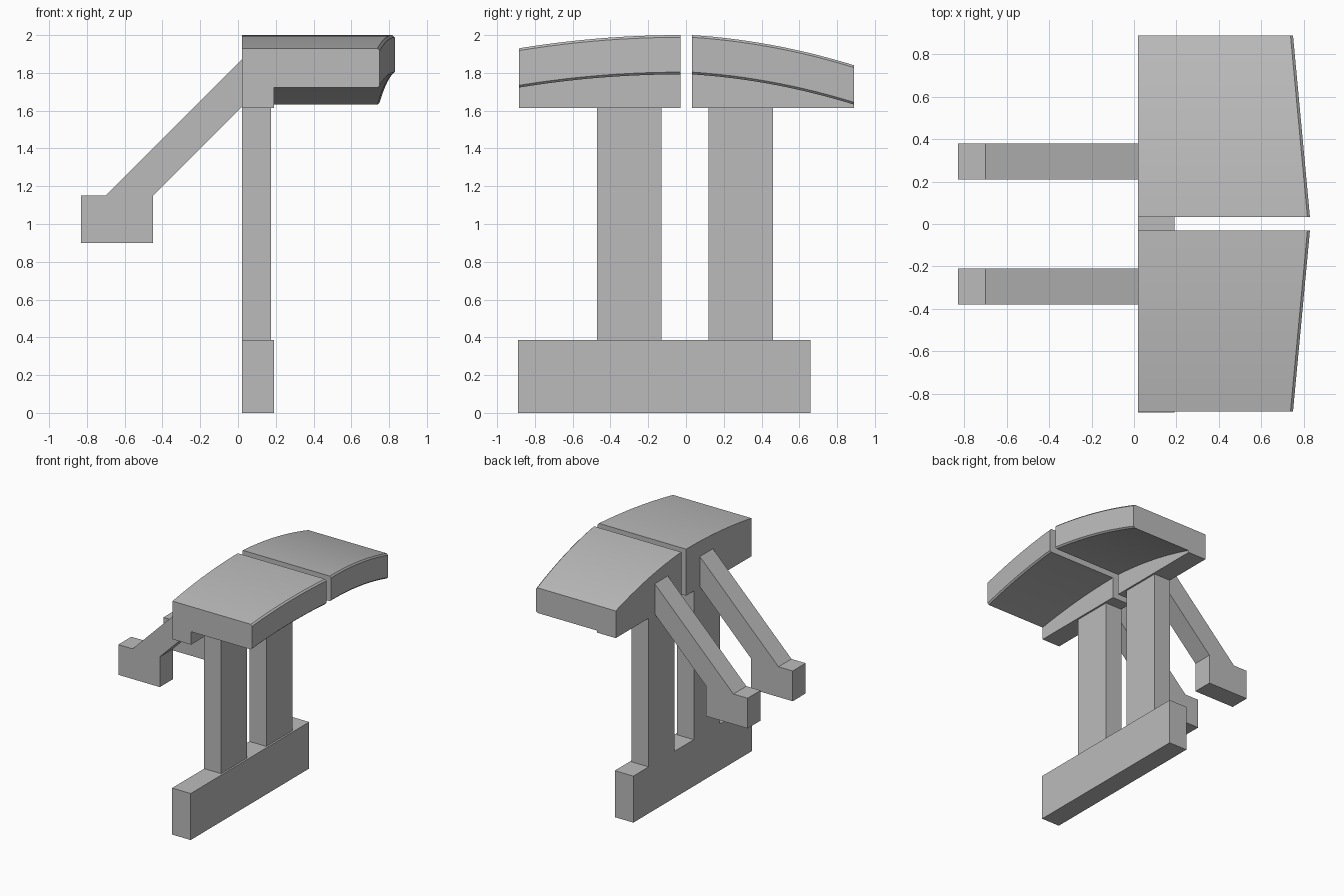
import bpy, bmesh, math

cube = bpy.data.objects.get("Cube")
if cube:
    bpy.data.objects.remove(cube, do_unlink=True)

grey = bpy.data.materials.new("light grey")
grey.use_nodes = True
colour = (0.5, 0.5, 0.5, 1)
grey.diffuse_color = colour
grey.node_tree.nodes["Principled BSDF"].inputs["Base Color"].default_value = colour


def loft(name, sections):
    """Skin a list of matching closed sections and cap both ends."""
    bm = bmesh.new()
    rings = [[bm.verts.new(p) for p in s] for s in sections]
    for a, b in zip(rings, rings[1:]):
        for i in range(len(a)):
            j = (i + 1) % len(a)
            bm.faces.new((a[i], a[j], b[j], b[i]))
    bm.faces.new(rings[0])
    bm.faces.new(rings[-1])
    bmesh.ops.recalc_face_normals(bm, faces=bm.faces)
    mesh = bpy.data.meshes.new(name)
    bm.to_mesh(mesh)
    bm.free()
    mesh.materials.append(grey)
    obj = bpy.data.objects.new(name, mesh)
    bpy.context.collection.objects.link(obj)
    return obj


def prism(name, profile, y0, y1):
    """Extrude an x-z profile along y."""
    return loft(name, [[(x, y, z) for x, z in profile] for y in (y0, y1)])


def box(name, x0, x1, y0, y1, z0, z1):
    return prism(name, [(x0, z0), (x1, z0), (x1, z1), (x0, z1)], y0, y1)


INNER, RIB, RIB_BOTTOM = 0.02, 0.19, 1.615

# Foot beam and the two uprights
box("base_beam", INNER, RIB, -0.89, 0.66, 0, 0.385)
box("front_post", INNER, 0.175, -0.47, -0.13, 0.385, RIB_BOTTOM)
box("rear_post", INNER, 0.175, 0.12, 0.46, 0.385, RIB_BOTTOM)

# Sloping arms with block ends
arm = [(-0.83, 0.9), (-0.45, 0.9), (-0.45, 1.15), (INNER, 1.62),
       (INNER, 1.87), (-0.7, 1.15), (-0.83, 1.15)]
prism("front_arm", arm, -0.38, -0.21)
prism("rear_arm", arm, 0.21, 0.38)


def canopy(name, y0, y1, slope, sag, steps=24):
    """Arched, tapering slab with a straight-bottomed rib on its inner side."""
    sections = []
    for i in range(steps + 1):
        t = i / steps
        y = y0 + (y1 - y0) * t
        top = 2 - slope * t - sag * t * t
        under = top - 0.208
        outer = 0.83 - 0.08 * t
        sections.append([(x, y, z) for x, z in (
            (INNER, RIB_BOTTOM), (RIB, RIB_BOTTOM), (RIB, under),
            (outer - 0.012, under), (outer, under + 0.012),
            (outer, top - 0.012), (outer - 0.012, top), (INNER, top))])
    obj = loft(name, sections)
    bpy.ops.object.select_all(action='DESELECT')
    obj.select_set(True)
    bpy.context.view_layer.objects.active = obj
    bpy.ops.object.shade_smooth_by_angle(angle=math.radians(30))


canopy("front_canopy", -0.03, -0.885, 0, 0.07)
canopy("rear_canopy", 0.033, 0.89, 0.055, 0.105)
